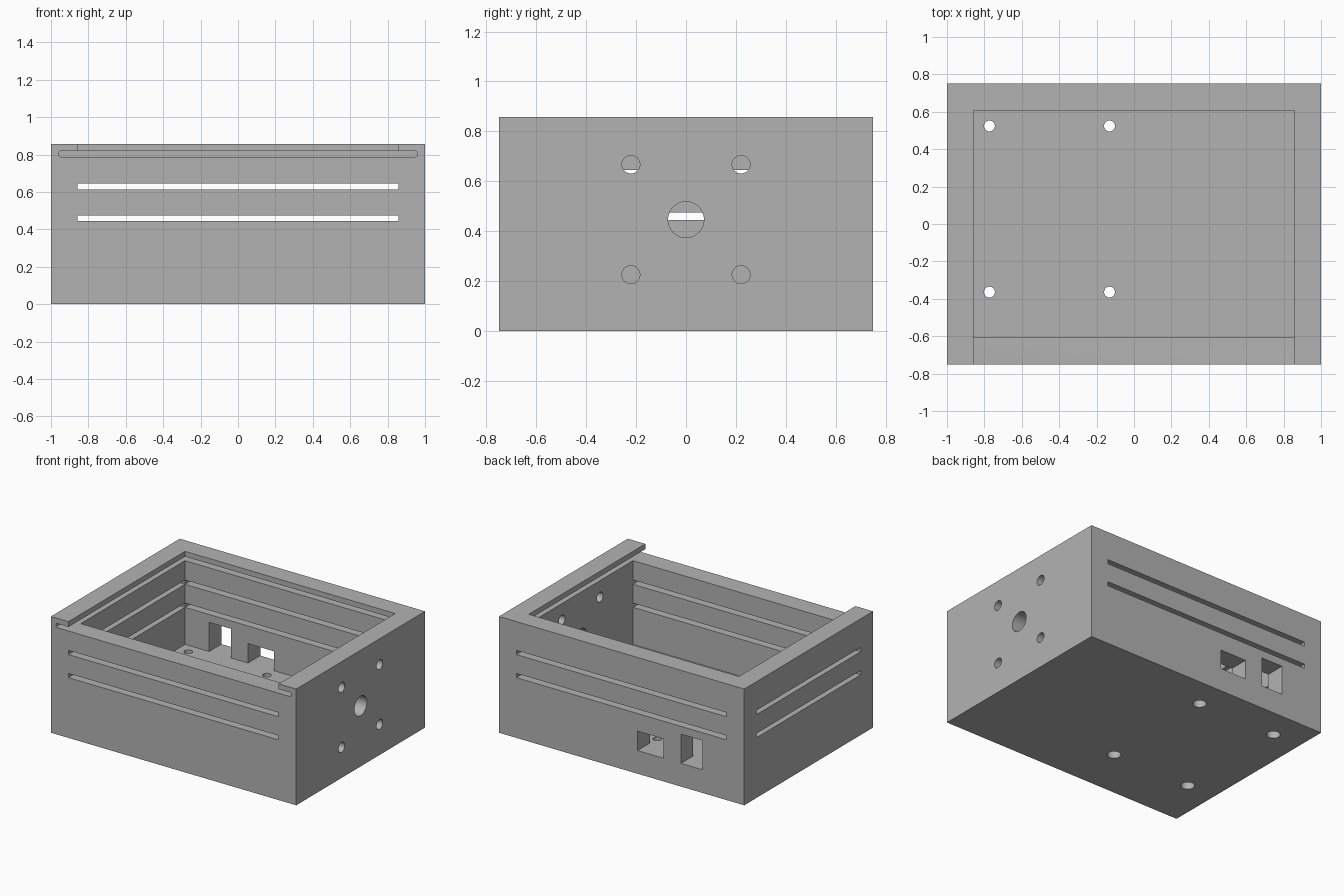
import bpy, bmesh
from mathutils import Matrix, Vector

cube = bpy.data.objects.get("Cube")
if cube:
    bpy.data.objects.remove(cube, do_unlink=True)

W, D, H = 1.0, 0.75, 0.857      # half width, half depth, height
WALL, FLOOR = 0.143, 0.171
IX, IY = W - WALL, D - WALL     # inner half sizes

grey = bpy.data.materials.new("matte grey")
grey.use_nodes = True
grey.diffuse_color = (0.45, 0.45, 0.45, 1)
grey.node_tree.nodes["Principled BSDF"].inputs["Base Color"].default_value = (0.45, 0.45, 0.45, 1)


def finish(name, bm):
    mesh = bpy.data.meshes.new(name)
    bm.to_mesh(mesh)
    bm.free()
    mesh.materials.append(grey)
    obj = bpy.data.objects.new(name, mesh)
    bpy.context.scene.collection.objects.link(obj)
    return obj


def box(name, lo, hi, round_y=0):
    lo, hi = Vector(lo), Vector(hi)
    bm = bmesh.new()
    bmesh.ops.create_cube(bm, size=1)
    bmesh.ops.scale(bm, vec=hi - lo, verts=bm.verts)
    bmesh.ops.translate(bm, vec=(lo + hi) / 2, verts=bm.verts)
    if round_y:
        long_edges = [e for e in bm.edges if abs(e.verts[0].co.y - e.verts[1].co.y) > 0.1]
        bmesh.ops.bevel(bm, geom=long_edges, offset=round_y, segments=3, profile=0.5, affect='EDGES')
    return finish(name, bm)


def drill(name, centre, radius, length, axis='Z'):
    bm = bmesh.new()
    bmesh.ops.create_cone(bm, cap_ends=True, segments=40, radius1=radius, radius2=radius, depth=length)
    if axis == 'X':
        bmesh.ops.rotate(bm, matrix=Matrix.Rotation(1.5707963, 3, 'Y'), verts=bm.verts)
    bmesh.ops.translate(bm, vec=centre, verts=bm.verts)
    return finish(name, bm)


case = box("open_case", (-W, -D, 0), (W, D, H))

# Main cavity, sliding lid channel and the open front above the channel
cutters = [
    box("cavity_cutter", (-IX, -IY, FLOOR), (IX, IY, 1)),
    box("lid_channel_cutter", (-0.957, -1, 0.788), (0.957, 0.707, 0.818), 0.008),
    box("lid_entry_cutter", (-IX, -1, 0.803), (IX, 0, 1)),
]

# Ventilation slots through front, back and the side without the motor holes
for z in (0.444, 0.614):
    cutters.append(box("long_vent_cutter", (-IX, -1, z), (IX, 1, z + 0.031)))
    cutters.append(box("side_vent_cutter", (-1.2, -IY, z), (-0.5, IY, z + 0.031)))

# Connector openings in the back wall
cutters.append(box("wide_port_cutter", (-0.343, 0.4, FLOOR), (-0.13, 1, 0.314)))
cutters.append(box("tall_port_cutter", (-0.66, 0.4, FLOOR), (-0.484, 1, 0.386)))

# Shaft hole and four mounting holes in one side
cutters.append(drill("shaft_cutter", (0.95, 0, 0.446), 0.072, 0.4, 'X'))
for y in (-0.221, 0.221):
    for z in (-0.221, 0.221):
        cutters.append(drill("mount_cutter", (0.95, y, 0.446 + z), 0.036, 0.4, 'X'))

# Counterbored screw holes in the floor
for x in (-0.773, -0.131):
    for y in (-0.364, 0.524):
        cutters.append(drill("screw_cutter", (x, y, 0.1), 0.029, 0.4))
        cutters.append(drill("screw_head_cutter", (x, y, 0), 0.046, 0.2))

bpy.context.view_layer.objects.active = case
for cutter in cutters:
    cutter.hide_render = True
    mod = case.modifiers.new("cut", 'BOOLEAN')
    mod.operation = 'DIFFERENCE'
    mod.solver = 'EXACT'
    mod.object = cutter
    bpy.ops.object.modifier_apply(modifier=mod.name)
    bpy.data.objects.remove(cutter, do_unlink=True)

# Smooth the round holes while keeping the box edges crisp
bpy.ops.object.select_all(action='DESELECT')
case.select_set(True)
bpy.ops.object.shade_smooth_by_angle(angle=0.5)
